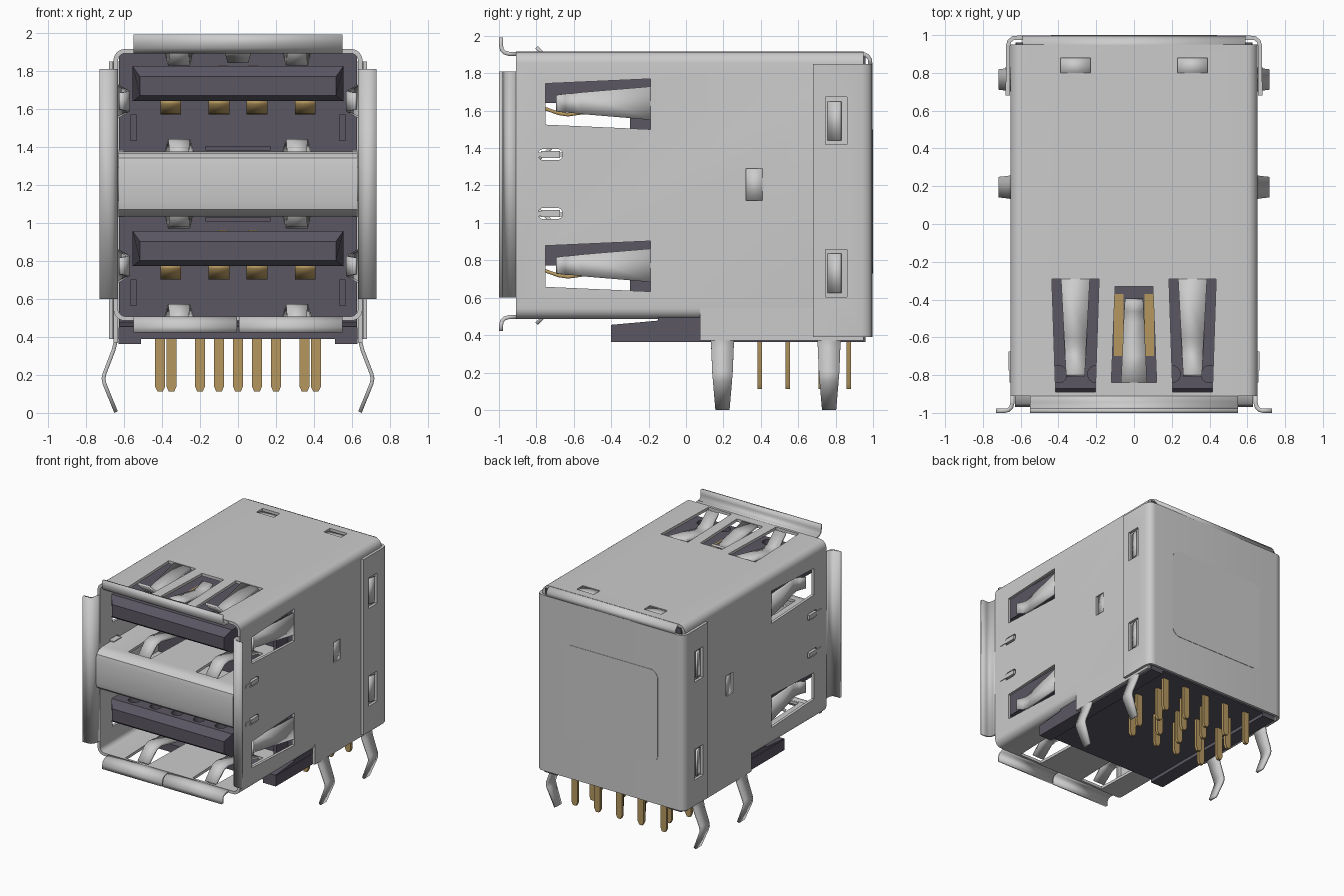
import bpy, bmesh, math
from mathutils import Vector

if "Cube" in bpy.data.objects:
    bpy.data.objects.remove(bpy.data.objects["Cube"])


def material(name, rgb):
    m = bpy.data.materials.new(name)
    m.diffuse_color = (*rgb, 1)
    m.use_nodes = True
    m.node_tree.nodes["Principled BSDF"].inputs["Base Color"].default_value = m.diffuse_color
    return m


METAL = material("brushed_steel", (0.6, 0.6, 0.6))
PLASTIC = material("dark_plastic", (0.105, 0.095, 0.125))
GOLD = material("gold_contact", (0.46, 0.31, 0.115))
X, Y, Z = Vector((1, 0, 0)), Vector((0, 1, 0)), Vector((0, 0, 1))


def finish(name, bm, mat):
    bmesh.ops.recalc_face_normals(bm, faces=bm.faces)
    me = bpy.data.meshes.new(name)
    bm.to_mesh(me)
    bm.free()
    me.materials.append(mat)
    ob = bpy.data.objects.new(name, me)
    bpy.context.collection.objects.link(ob)
    return ob


def prism(name, poly, axis, lo, hi, mat=METAL):
    """Extrude a 2D outline along an axis."""
    place = {'x': lambda a, b: (lo, a, b), 'y': lambda a, b: (a, lo, b), 'z': lambda a, b: (a, b, lo)}[axis]
    bm = bmesh.new()
    f = bm.faces.new([bm.verts.new(place(a, b)) for a, b in poly])
    r = bmesh.ops.extrude_face_region(bm, geom=[f])
    d = {'x': X, 'y': Y, 'z': Z}[axis] * (hi - lo)
    bmesh.ops.translate(bm, vec=d, verts=[v for v in r['geom'] if isinstance(v, bmesh.types.BMVert)])
    return finish(name, bm, mat)


def rect(a0, a1, b0, b1):
    return [(a0, b0), (a1, b0), (a1, b1), (a0, b1)]


def box(name, x0, x1, y0, y1, z0, z1, mat=METAL):
    return prism(name, rect(x0, x1, y0, y1), 'z', z0, z1, mat)


def round_rect(a0, a1, b0, b1, r, n=6):
    pts = []
    for k, (ca, cb) in enumerate([(a1 - r, b1 - r), (a0 + r, b1 - r), (a0 + r, b0 + r), (a1 - r, b0 + r)]):
        for i in range(n + 1):
            t = math.pi / 2 * (k + i / n)
            pts.append((ca + r * math.cos(t), cb + r * math.sin(t)))
    return pts


def ribbon(name, pts, half, d, t=0.022, mat=METAL):
    """Bent sheet strip: path points, half widths across direction d."""
    if not isinstance(half, (list, tuple)):
        half = [half] * len(pts)
    bm = bmesh.new()
    rows = [(bm.verts.new(Vector(p) - d * h), bm.verts.new(Vector(p) + d * h)) for p, h in zip(pts, half)]
    for a, b in zip(rows, rows[1:]):
        bm.faces.new((a[0], a[1], b[1], b[0]))
    ob = finish(name, bm, mat)
    m = ob.modifiers.new("thickness", 'SOLIDIFY')
    m.thickness, m.offset = t, 0
    return ob


def cut(ob, cutters):
    for c in cutters:
        m = ob.modifiers.new("cut", 'BOOLEAN')
        m.object, m.operation, m.solver = c, 'DIFFERENCE', 'EXACT'
    bpy.context.view_layer.update()
    me = bpy.data.meshes.new_from_object(ob.evaluated_get(bpy.context.evaluated_depsgraph_get()))
    ob.modifiers.clear()
    ob.data = me
    for c in cutters:
        bpy.data.objects.remove(c)


def trapezoid(c, h0, h1, y0, y1, flip=False):
    p = [(c - h0, y0), (c + h0, y0), (c + h1, y1), (c - h1, y1)]
    return [(b, a) for a, b in p] if flip else p


LEVELS = (0.0, -0.867)   # upper port, lower port

# Outer shell tube with spring slots and windows
shell = prism("outer_shell", round_rect(-0.655, 0.655, 0.485, 1.915, 0.06), 'y', -0.91, 0.95)
cuts = [prism("c", round_rect(-0.632, 0.632, 0.508, 1.892, 0.04), 'y', -2, 2)]
cuts += [prism("c", trapezoid(c, 0.105, 0.125, -0.89, -0.29), 'z', 0, 3) for c in (-0.31, 0.31)]
cuts += [prism("c", trapezoid(0, 0.12, 0.1, -0.84, -0.33), 'z', 1.5, 3)]
cuts += [prism("c", trapezoid(1.635 + dz, 0.11, 0.135, -0.75, -0.19, True), 'x', -2, 2) for dz in LEVELS]
cuts += [prism("c", round_rect(-0.79, -0.66, z - 0.03, z + 0.03, 0.028), 'x', -2, 2) for z in (1.365, 1.05)]
cuts += [box("c", -2, 2, 0.32, 0.41, 1.12, 1.29)]
cuts += [box("c", x - 0.08, x + 0.08, 0.8, 0.88, 1.5, 3) for x in (-0.31, 0.31)]
cut(shell, cuts)

# Flared lips around the front opening
for z, s, name in ((1.903, 1, "top_lip"), (0.497, -1, "bottom_lip")):
    path = [(-0.9, 0), (-0.945, 0), (-0.97, 0.008), (-0.984, 0.022), (-0.989, 0.045), (-0.989, 0.087 if s > 0 else 0.075)]
    spans = [(0, 0.55)] if s > 0 else [(-0.278, 0.272), (0.278, 0.272)]
    for x, h in spans:
        ribbon(name, [(x, y, z + s * d) for y, d in path], h, X)
for s in (1, -1):
    ribbon("side_lip", [(s * x, y, 1.205) for x, y in
           ((0.643, -0.9), (0.643, -0.945), (0.65, -0.97), (0.665, -0.985), (0.685, -0.989), (0.73, -0.989))], 0.605, Z)

# Springs in the top, bottom and divider plates
SPRING = [(-0.28, 0), (-0.6, -0.06), (-0.65, -0.066), (-0.7, -0.055), (-0.8, 0.036)]
WIDTHS = [0.077, 0.06, 0.057, 0.055, 0.05]
for x in (-0.31, 0.31):
    for z, s in ((1.903, 1), (0.497, -1), (1.365, -1), (1.045, 1)):
        ribbon("plate_spring", [(x, y, z + s * d) for y, d in SPRING], WIDTHS, X, 0.018)
ribbon("center_spring", [(0, -0.85, 1.903), (0, -0.7, 1.88), (0, -0.52, 1.85), (0, -0.46, 1.855), (0, -0.4, 1.89)],
       [0.07, 0.062, 0.055, 0.052, 0.048], X, 0.018)

# Springs, window tabs and solder legs on both side walls
for s in (1, -1):
    for dz in LEVELS:
        ribbon("side_spring", [(s * x, y, 1.64 + dz) for x, y in
               ((0.643, -0.18), (0.585, -0.56), (0.578, -0.61), (0.59, -0.65), (0.62, -0.69))],
               [0.09, 0.058, 0.052, 0.05, 0.044], Z, 0.018)
        ribbon("cover_latch", [(s * 0.65, 0.76, 1.545 + dz * 0.94), (s * 0.676, 0.83, 1.545 + dz * 0.94)], 0.105, Z, 0.015)
    for z in (1.365, 1.05):
        box("divider_tab", *sorted((s * 0.6, s * 0.664)), -0.775, -0.675, z - 0.018, z + 0.018)
        box("divider_tab_tail", *sorted((s * 0.64, s * 0.66)), -0.84, -0.77, z - 0.012, z + 0.012)
    ribbon("wall_tab", [(s * 0.644, 0.42, 1.205), (s * 0.63, 0.31, 1.205)], 0.09, Z, 0.015)
    ribbon("roof_tab", [(s * 0.31, 0.79, 1.903), (s * 0.31, 0.89, 1.885)], 0.085, X, 0.012)
    box("side_skirt", *sorted((s * 0.632, s * 0.655)), 0.075, 0.95, 0.37, 0.6)
    for y in (0.195, 0.765):
        ribbon("solder_leg", [(s * x, y, z) for x, z in
               ((0.645, 0.45), (0.645, 0.37), (0.655, 0.33), (0.703, 0.205), (0.708, 0.18), (0.703, 0.155), (0.642, 0.004))],
               [0.065, 0.063, 0.06, 0.055, 0.053, 0.051, 0.038], Y, 0.02)

# Rear cover wrapping around the side walls
half = [(0.668, 0.68), (0.668, 0.94), (0.66, 0.968), (0.64, 0.984), (0.615, 0.986)]
cover = ribbon("rear_cover", [(x, y, 1.12) for x, y in half] + [(-x, y, 1.12) for x, y in reversed(half)], 0.73, Z)
cut(cover, [box("c", -2, 2, 0.745, 0.86, z - 0.127, z + 0.127) for z in (1.545, 0.73)])
prism("rear_panel", [(x, z) for x, z in round_rect(-0.44, 0.44, 0.73, 1.5, 0.07)], 'y', 0.99, 1.0)
ribbon("rear_bend", [(0, y, z) for y, z in
       ((0.93, 1.903), (0.95, 1.902), (0.97, 1.893), (0.983, 1.875), (0.986, 1.845))], 0.59, X)

# Metal divider between the two ports
div = [(-0.14, 1.365), (-0.88, 1.365), (-0.925, 1.357), (-0.95, 1.335), (-0.957, 1.3)]
divider = ribbon("port_divider", [(0, y, z) for y, z in div] + [(0, y, 2.41 - z) for y, z in reversed(div)], 0.63, X)
cut(divider, [prism("c", trapezoid(c, 0.105, 0.125, -0.85, -0.29), 'z', 0, 3) for c in (-0.31, 0.31)])

# Plastic housing, wedge base and standoffs
box("housing_block", -0.625, 0.625, -0.15, 0.96, 0.4, 1.89, PLASTIC)
prism("base_wedge", [(-0.4, 0.39), (0.96, 0.39), (0.96, 0.5), (0.07, 0.497), (-0.4, 0.455)], 'x', -0.625, 0.625, PLASTIC)
for s in (1, -1):
    box("base_runner", *sorted((s * 0.51, s * 0.628)), -0.4, 0.96, 0.362, 0.45, PLASTIC)

# Plastic tongues with dimples, and their contacts
for dz in LEVELS:
    prof = [(-0.14, 1.64), (-0.88, 1.64), (-0.92, 1.67), (-0.92, 1.77), (-0.87, 1.825), (-0.14, 1.825)]
    tongue = prism("tongue", [(y, z + dz) for y, z in prof], 'x', -0.555, 0.555, PLASTIC)
    for v in tongue.data.vertices:
        if v.co.y < -0.9:
            v.co.x *= 0.93
    cut(tongue, [prism("c", round_rect(x - 0.045, x + 0.045, -0.84, -0.75, 0.044), 'z', 1.77 + dz, 1.85 + dz)
                 for x in (-0.4, -0.2, 0, 0.2, 0.4)])
    for x in (-0.355, -0.1, 0.1, 0.355):
        ribbon("contact_spring", [(x, y, z + dz) for y, z in
               ((-0.82, 1.635), (-0.68, 1.585), (-0.63, 1.578), (-0.56, 1.588), (-0.14, 1.65))], 0.054, X, 0.018, GOLD)
    for x in (-0.08, 0.08):
        box("contact_strip", x - 0.025, x + 0.025, -0.7, -0.37, 1.82 + dz, 1.829 + dz, GOLD)
    for s in (1, -1):
        box("guide_rib", *sorted((s * 0.535, s * 0.565)), -0.3, -0.14, 1.43 + dz, 1.57 + dz, PLASTIC)
for z in (1.392, 1.02):
    box("divider_ledge", -0.17, 0.17, -0.4, -0.14, z - 0.012, z + 0.012, PLASTIC)

# Gold solder pins: alternating rows of four and five
four, five = (-0.35, -0.1, 0.1, 0.35), (-0.41, -0.2, 0, 0.2, 0.41)
for y, xs in ((0.395, four), (0.545, five), (0.72, four), (0.87, five)):
    for x in xs:
        prism("solder_pin", [(x - 0.027, 0.45), (x - 0.027, 0.14), (x - 0.014, 0.112), (x + 0.014, 0.112),
                             (x + 0.027, 0.14), (x + 0.027, 0.45)], 'y', y - 0.012, y + 0.012, GOLD)

# Smooth bends, keep edges sharp
for ob in bpy.context.scene.objects:
    ob.select_set(True)
bpy.context.view_layer.objects.active = shell
bpy.ops.object.shade_smooth_by_angle(angle=math.radians(35))
